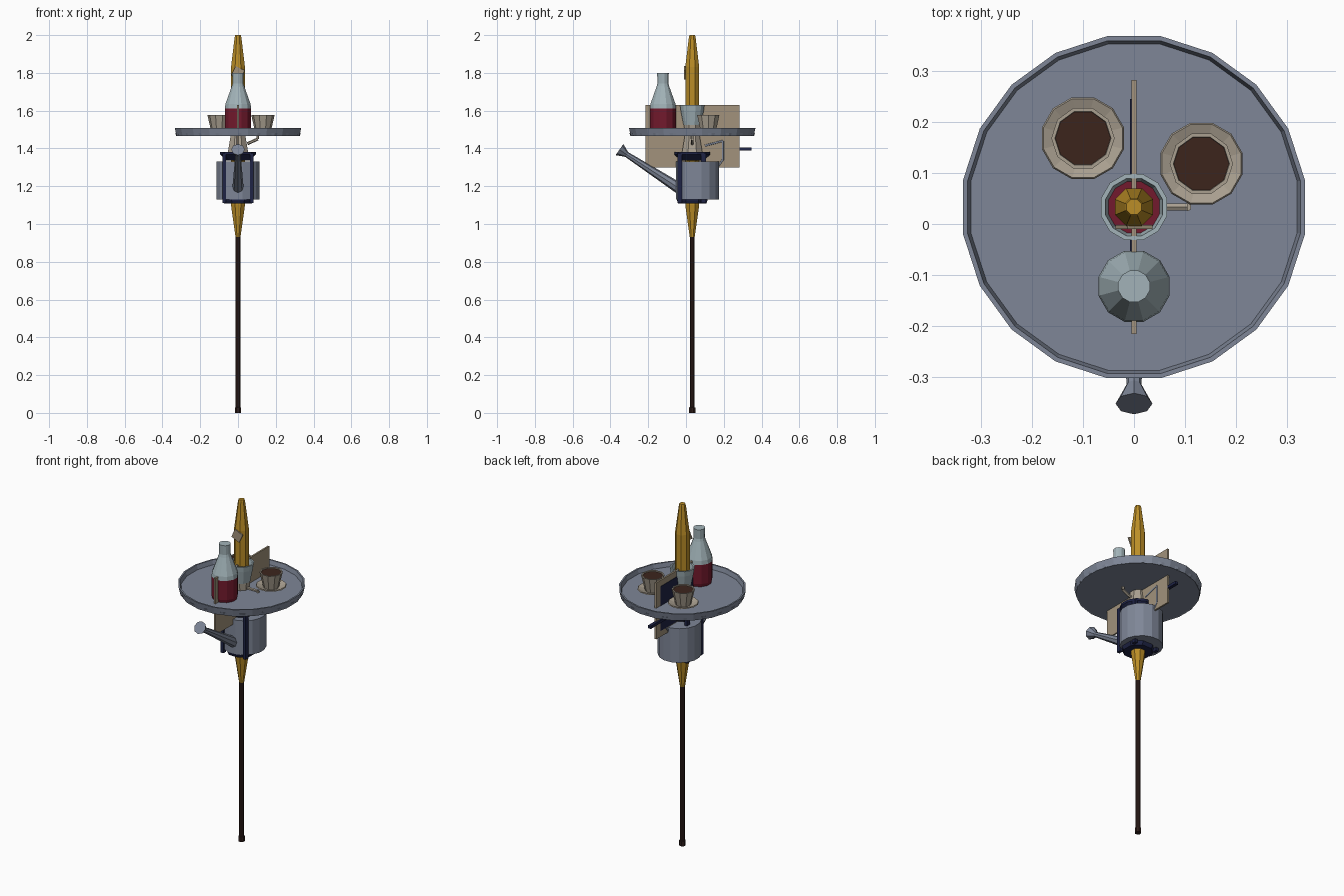
import bpy, bmesh, math
from mathutils import Vector

if "Cube" in bpy.data.objects:
    bpy.data.objects.remove(bpy.data.objects["Cube"])


def material(name, rgb):
    m = bpy.data.materials.new(name)
    m.diffuse_color = (*rgb, 1)
    m.use_nodes = True
    m.node_tree.nodes["Principled BSDF"].inputs["Base Color"].default_value = m.diffuse_color
    return m


YELLOW = material("yellow", (0.50, 0.27, 0.02))
GLASS = material("glass", (0.36, 0.45, 0.48))
GREY = material("metal", (0.21, 0.24, 0.31))
RED = material("wine", (0.17, 0.01, 0.026))
NAVY = material("navy", (0.013, 0.017, 0.06))
CREAM = material("cream", (0.40, 0.35, 0.28))
TAN = material("tan", (0.36, 0.29, 0.20))
BROWN = material("brown", (0.026, 0.012, 0.010))
COFFEE = material("coffee", (0.045, 0.018, 0.012))


def finish(name, bm, mat):
    bmesh.ops.remove_doubles(bm, verts=bm.verts, dist=1e-5)
    bmesh.ops.recalc_face_normals(bm, faces=bm.faces)
    me = bpy.data.meshes.new(name)
    bm.to_mesh(me)
    bm.free()
    me.materials.append(mat)
    ob = bpy.data.objects.new(name, me)
    bpy.context.collection.objects.link(ob)
    return ob


def lathe(name, centre, profile, n, mat, half=True, closed=False):
    """Turn (radius, z) points round a vertical axis; radius 0 closes an end."""
    bm = bmesh.new()
    rings = []
    for r, z in profile:
        ring = []
        for i in range(n):
            a = 2 * math.pi * (i + (0.5 if half else 0)) / n
            ring.append(bm.verts.new((centre[0] + r * math.cos(a), centre[1] + r * math.sin(a), z)))
        rings.append((r, ring))
    pairs = list(zip(rings, rings[1:])) + ([(rings[-1], rings[0])] if closed else [])
    for (ra, a), (rb, b) in pairs:
        if ra == 0:
            bm.faces.new(b)
        elif rb == 0:
            bm.faces.new(a)
        else:
            for i in range(n):
                j = (i + 1) % n
                bm.faces.new((a[i], a[j], b[j], b[i]))
    loose = [v for v in bm.verts if not v.link_faces]
    bmesh.ops.delete(bm, geom=loose, context='VERTS')
    return finish(name, bm, mat)


def tube(name, points, radii, mat, n=8):
    """Straight tapered segments along a path, each with closed ends."""
    bm = bmesh.new()
    for k in range(len(points) - 1):
        p, q = Vector(points[k]), Vector(points[k + 1])
        rot = (q - p).to_track_quat('Z', 'Y').to_matrix().to_4x4()
        rot.translation = (p + q) / 2
        bmesh.ops.create_cone(bm, cap_ends=True, segments=n, radius1=radii[k],
                              radius2=radii[k + 1], depth=(q - p).length, matrix=rot)
    return finish(name, bm, mat)


def box(name, lo, hi, mat):
    bm = bmesh.new()
    bmesh.ops.create_cube(bm, size=1)
    for v in bm.verts:
        v.co = [l + (h - l) * (c + 0.5) for l, h, c in zip(lo, hi, v.co)]
    return finish(name, bm, mat)


AXIS = (0, 0.033)

# pole and closed parasol
lathe("pole", AXIS, [(0, 0.0), (0.018, 0.0), (0.018, 0.028), (0.014, 0.03), (0.014, 0.95), (0, 0.95)], 8, BROWN)
lathe("parasol", AXIS, [(0, 0.93), (0.014, 0.93), (0.040, 1.10), (0.040, 1.83),
                        (0.019, 1.99), (0.016, 2.0), (0, 2.0)], 8, YELLOW)

# round tray with flared rim
lathe("tray_floor", AXIS, [(0, 1.467), (0.328, 1.467), (0.332, 1.482), (0, 1.482)], 20, GREY, half=False)
lathe("tray_rim", AXIS, [(0.329, 1.465), (0.339, 1.508), (0.330, 1.508), (0.320, 1.468)], 20, GREY, closed=True)

# bottle with wine in the lower half
BOTTLE = (0, -0.122)
lathe("bottle_wine", BOTTLE, [(0, 1.482), (0.066, 1.482), (0.071, 1.50), (0.071, 1.612), (0, 1.612)], 12, RED)
lathe("bottle_glass", BOTTLE, [(0, 1.612), (0.072, 1.612), (0.069, 1.635), (0.034, 1.73), (0.030, 1.745),
                               (0.032, 1.80), (0, 1.80)], 12, GLASS)

# coffee cups on saucers
for side, c in (("left", (-0.10, 0.168)), ("right", (0.132, 0.118))):
    lathe(side + "_saucer", c, [(0, 1.483), (0.05, 1.483), (0.083, 1.498), (0.08, 1.503), (0.045, 1.490),
                                (0, 1.490)], 12, CREAM)
    lathe(side + "_cup", c, [(0, 1.49), (0.042, 1.49), (0.062, 1.578), (0.055, 1.578), (0.050, 1.55)],
          10, CREAM, half=False)
    lathe(side + "_coffee", c, [(0, 1.555), (0.0545, 1.555), (0.0575, 1.573), (0, 1.573)], 10, COFFEE, half=False)

# glass beaker around the parasol, standing in a cream mug
lathe("beaker", AXIS, [(0.048, 1.525), (0.063, 1.60), (0.067, 1.63), (0.058, 1.63), (0.052, 1.60),
                       (0.044, 1.525)], 12, GLASS, closed=True)
lathe("beaker_wine", AXIS, [(0, 1.53), (0.044, 1.53), (0.053, 1.60), (0, 1.60)], 12, RED)
lathe("mug", AXIS, [(0, 1.37), (0.060, 1.37), (0.042, 1.47), (0.048, 1.535), (0, 1.535)], 8, CREAM)
tube("mug_handle", [(0.04, 0.033, 1.49), (0.105, 0.033, 1.49), (0.105, 0.033, 1.45), (0.05, 0.033, 1.425)],
     [0.008] * 4, CREAM, 6)

# upright menu board with a dark panel
box("board", (-0.005, -0.215, 1.30), (0.005, 0.282, 1.63), TAN)
box("board_panel", (-0.0075, -0.18, 1.335), (-0.004, 0.245, 1.595), NAVY)

# small tilted tag on the parasol
tag = box("tag", (-0.027, -0.004, -0.027), (0.027, 0.004, 0.027), TAN)
tag.location = (0, -0.006, 1.80)
tag.rotation_euler = (0, math.radians(25), 0)

# watering can
CAN = (0, 0.06)
lathe("can_body", CAN, [(0, 1.13), (0.116, 1.13), (0.116, 1.33), (0, 1.33)], 16, GREY)
tube("can_spout", [(0, -0.03, 1.185), (0, -0.325, 1.375)], [0.030, 0.014], GREY, 8)
tube("can_rose", [(0, -0.315, 1.368), (0, -0.352, 1.394)], [0.015, 0.036], GREY, 8)
tube("can_handle", [(0, 0.10, 1.415), (0, 0.195, 1.44), (0, 0.195, 1.34), (0, 0.165, 1.30)],
     [0.008] * 4, GREY, 6)

# navy carrier: base ring, collar, straps and rear rod
lathe("carrier_base", AXIS, [(0, 1.108), (0.080, 1.108), (0.088, 1.125), (0.088, 1.165), (0, 1.165)], 8, NAVY)
lathe("carrier_collar", AXIS, [(0, 1.335), (0.062, 1.335), (0.098, 1.368), (0.098, 1.382), (0, 1.382)], 12, NAVY)
for side, x in (("left", -0.072), ("right", 0.072)):
    box(side + "_front_strap", (x - 0.009, -0.045, 1.11), (x + 0.009, -0.02, 1.375), NAVY)
    box(side + "_back_strap", (x - 0.009, 0.08, 1.11), (x + 0.009, 0.105, 1.375), NAVY)
box("rear_rod", (-0.015, 0.05, 1.388), (0.004, 0.346, 1.404), NAVY)
